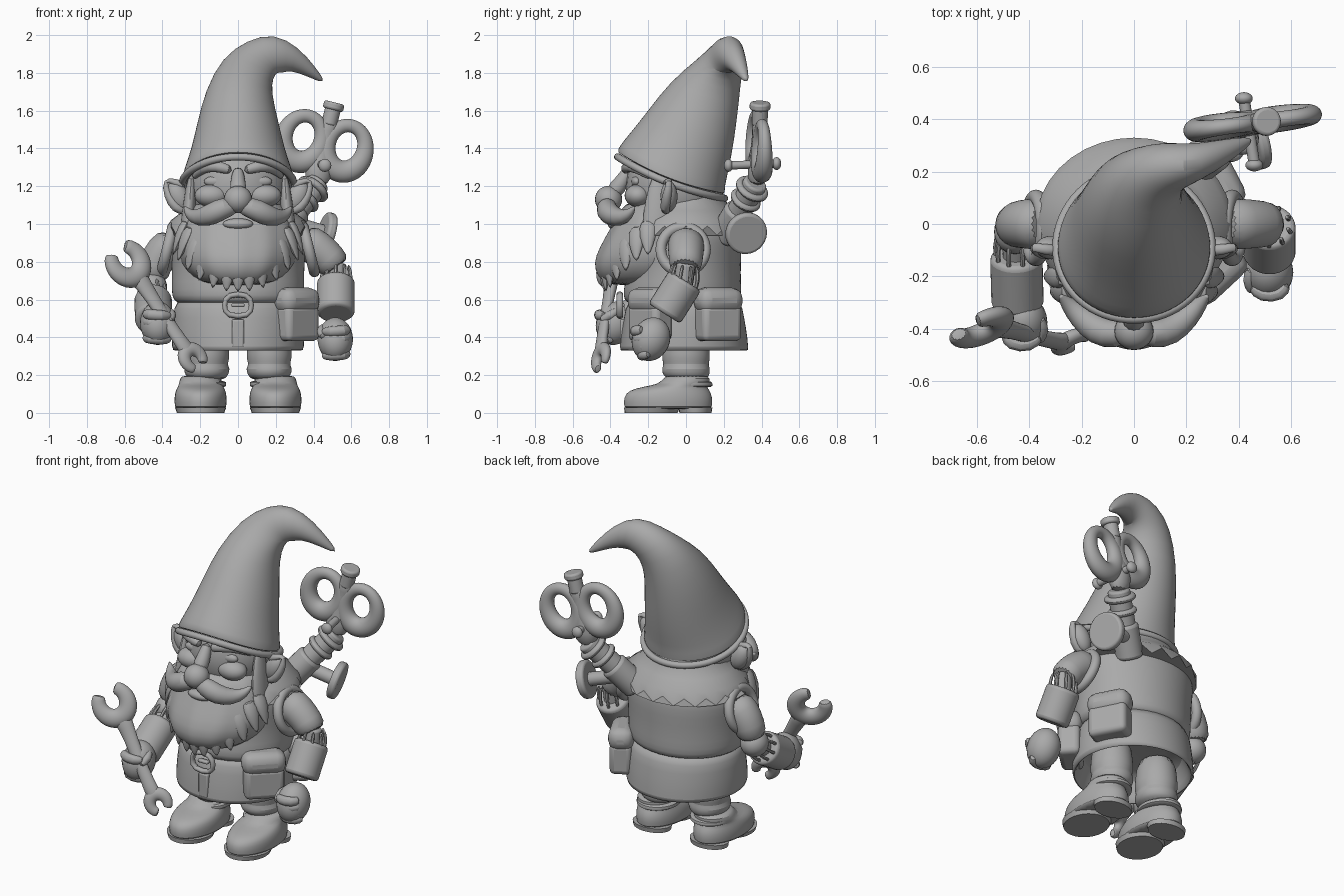
import bpy, bmesh, math
from math import sin, cos, pi, tau
from mathutils import Vector, Matrix, Euler

if "Cube" in bpy.data.objects:
    bpy.data.objects.remove(bpy.data.objects["Cube"])

grey = bpy.data.materials.new("plain grey")
grey.use_nodes = True
grey.diffuse_color = (0.4, 0.4, 0.4, 1)
grey.node_tree.nodes["Principled BSDF"].inputs["Base Color"].default_value = (0.4, 0.4, 0.4, 1)


def finish(name, bm, subsurf=0, bevel=0):
    bmesh.ops.recalc_face_normals(bm, faces=bm.faces)
    me = bpy.data.meshes.new(name)
    bm.to_mesh(me)
    bm.free()
    me.materials.append(grey)
    ob = bpy.data.objects.new(name, me)
    bpy.context.collection.objects.link(ob)
    if bevel:
        m = ob.modifiers.new("bevel", "BEVEL")
        m.width, m.segments = bevel, 3
    if subsurf:
        m = ob.modifiers.new("smooth", "SUBSURF")
        m.levels = m.render_levels = subsurf
    bpy.ops.object.select_all(action="DESELECT")
    ob.select_set(True)
    bpy.context.view_layer.objects.active = ob
    bpy.ops.object.shade_smooth_by_angle(angle=math.radians(45))


def skin(name, rings, subsurf=1, loop=False, bevel=0):
    """Bridge rings of points into one surface."""
    bm = bmesh.new()
    vs = [[bm.verts.new(p) for p in r] for r in rings]
    n = len(vs[0])
    pairs = list(zip(vs, vs[1:])) + ([(vs[-1], vs[0])] if loop else [])
    for a, b in pairs:
        for i in range(n):
            bm.faces.new((a[i], a[(i + 1) % n], b[(i + 1) % n], b[i]))
    if not loop:
        bm.faces.new(vs[0])
        bm.faces.new(vs[-1])
    finish(name, bm, subsurf, bevel)


def stack(name, rows, x=0, seg=32, ripple=0, jag=0, subsurf=1):
    """Horizontal ellipses (z, cy, rx, ry); ripple adds strands, jag a ragged last row."""
    rings = []
    for k, (z, cy, rx, ry) in enumerate(rows):
        ring = []
        for i in range(seg):
            a = tau * i / seg
            s = 1 + ripple * cos(a * seg / 4) * (k > 0)
            drop = jag * (i % 2) if k == len(rows) - 1 else 0
            ring.append((x + rx * s * cos(a), cy + ry * s * sin(a), z - drop))
        rings.append(ring)
    skin(name, rings, subsurf)


def tube(name, pts, radii, flat=1, side=(0, 1, 0), seg=12, loop=False, subsurf=1, bevel=0):
    """Round or flattened tube; flat scales the thickness along side."""
    pts = [Vector(p) for p in pts]
    if not isinstance(radii, (list, tuple)):
        radii = [radii] * len(pts)
    n, rings = len(pts), []
    for i, p in enumerate(pts):
        if loop:
            t = pts[(i + 1) % n] - pts[i - 1]
        else:
            t = pts[min(i + 1, n - 1)] - pts[max(i - 1, 0)]
        t.normalize()
        w = t.cross(Vector(side)).normalized()
        s = w.cross(t)
        rings.append([p + radii[i] * (w * cos(tau * j / seg) + s * flat * sin(tau * j / seg)) for j in range(seg)])
    skin(name, rings, subsurf, loop, bevel)


def rod(name, a, b, r, bevel=0.012):
    tube(name, [a, b], r, side=(0.3, 0.9, 0.31), seg=28, subsurf=0, bevel=bevel)


def ball(name, loc, size, rot=(0, 0, 0)):
    bm = bmesh.new()
    bmesh.ops.create_uvsphere(bm, u_segments=24, v_segments=14, radius=1)
    bm.transform(Matrix.LocRotScale(Vector(loc), Euler(rot), Vector(size)))
    finish(name, bm)


def box(name, loc, size, turn=0, bevel=0.02):
    bm = bmesh.new()
    bmesh.ops.create_cube(bm, size=1)
    bm.transform(Matrix.LocRotScale(Vector(loc), Euler((0, 0, turn)), Vector(size)))
    finish(name, bm, 0, bevel)


# Jacket with a hollow skirt, and belt
stack("jacket_skirt", [(.48, -.01, .22, .22), (.46, -.01, .29, .28), (.35, -.01, .32, .315), (.325, -.01, .335, .335),
      (.335, -.01, .355, .345), (.45, -.01, .35, .33), (.56, -.01, .34, .31), (.62, -.01, .32, .29)])
stack("jacket_top", [(.57, -.02, .31, .28), (.595, -.02, .345, .31), (.65, -.02, .355, .315), (.74, -.01, .35, .3),
      (.85, -.01, .36, .305), (.95, -.01, .375, .305), (1.03, -.01, .34, .27), (1.09, -.01, .24, .2)])
tube("belt_buckle", [(-.065, -.35, .51), (.065, -.35, .51), (.075, -.35, .57), (.06, -.35, .63), (-.06, -.35, .63),
     (-.075, -.35, .57)], .018, loop=True)
box("buckle_prong", (0, -.34, .57), (.07, .03, .02), bevel=.008)
box("belt_tail", (0, -.335, .42), (.065, .03, .15), bevel=.01)

# Pouches on the left hip
for name, x, y, turn in (("front_pouch", .31, -.19, .75), ("back_pouch", .32, .17, 2.05)):
    box(name, (x, y, .475), (.23, .13, .19), turn, .03)
    box(name + "_flap", (x, y, .595), (.255, .15, .135), turn, .055)

# Legs, boots and soles
for s in (-1, 1):
    x = s * .198
    stack("trouser_leg", [(.17, .01, .09, .1), (.2, 0, .115, .125), (.235, 0, .125, .13), (.255, 0, .108, .118),
          (.29, 0, .122, .13), (.33, 0, .118, .125), (.5, 0, .11, .115)], s * .165, 24)
    stack("boot", [(.02, -.095, .125, .22), (.025, -.095, .138, .235), (.085, -.095, .14, .237), (.12, -.09, .132, .215),
          (.14, -.055, .12, .165), (.152, -.01, .115, .135), (.185, .005, .11, .125), (.2, .005, .09, .1)], x, 28)
    stack("boot_cuff", [(.135, .005, .11, .125), (.14, .005, .125, .138), (.165, .005, .125, .136), (.17, .005, .11, .12)], s * .185, 24)
    stack("boot_sole", [(0, -.185, .125, .14), (.028, -.18, .136, .148)], x, 28, subsurf=0)
    stack("boot_heel", [(0, .05, .118, .085), (.028, .05, .122, .09)], x, 24, subsurf=0)

# Head and face
ball("head", (0, -.06, 1.2), (.265, .26, .27))
ball("nose", (0, -.41, 1.13), (.075, .072, .072))
tube("nose_bridge", [(0, -.3, 1.3), (0, -.34, 1.22), (0, -.39, 1.16)], [.03, .04, .055])
ball("lower_lip", (0, -.375, 1.0), (.08, .04, .03))
for s in (-1, 1):
    ball("cheek", (s * .14, -.255, 1.15), (.09, .07, .06))
    ball("closed_eye", (s * .115, -.262, 1.225), (.065, .028, .03))
    tube("eyebrow", [(s * .03, -.32, 1.28), (s * .11, -.315, 1.31), (s * .19, -.26, 1.3), (s * .24, -.18, 1.24)],
         [.025, .034, .03, .015])
    tube("moustache", [(0, -.40, 1.09), (s * .07, -.425, 1.09), (s * .14, -.41, 1.05), (s * .21, -.35, 1.03),
         (s * .26, -.3, 1.05), (s * .285, -.27, 1.095)], [.035, .06, .062, .05, .03, .006])
    tube("sideburn", [(s * .245, -.14, 1.27), (s * .255, -.15, 1.12), (s * .27, -.16, .97), (s * .29, -.18, .84)],
         [.04, .07, .08, .03], flat=.5, side=(1, 0, 0))
    # Pointed ear with a raised rim
    ball("ear", (s * .315, -.09, 1.145), (.055, .045, .085), (0, s * .45, 0))
    tube("ear_rim", [(s * .275, -.1, 1.065), (s * .33, -.115, 1.08), (s * .37, -.1, 1.15), (s * .393, -.085, 1.24),
         (s * .335, -.1, 1.22), (s * .28, -.1, 1.2)], [.02, .028, .028, .012, .025, .02])

# Beard with ragged locks
stack("beard", [(1.13, -.12, .2, .17), (1.08, -.13, .265, .22), (.98, -.14, .3, .255), (.88, -.15, .32, .305), (.79, -.165, .3, .325),
      (.72, -.19, .245, .275), (.67, -.22, .16, .2)], seg=48, ripple=.012)
for i in range(13):
    a = pi * (1 + (i + .5) / 13)
    c, d = cos(a), sin(a)
    z = .68 + .2 * abs(c) ** 3
    w = .2 + .135 * abs(c) ** .7
    tube("beard_lock", [(w * .8 * c, -.17 + .24 * d, z + .15), (w * .94 * c, -.17 + .27 * d, z + .06),
         (w * 1.04 * c, -.17 + .26 * d, z - .045)], [.05, .055, .005], flat=.6, side=(c, d, .01), seg=8)

# Back hair with a zigzag hem
stack("back_hair", [(1.22, -.01, .2, .19), (1.13, .0, .235, .205), (1.07, 0, .29, .25), (1.02, 0, .355, .305), (.99, 0, .375, .33)],
      seg=36, jag=.05, subsurf=0)

# Drooping hat: tilted rings (x, y, z, rx, ry, pitch, roll), sides of the brim dipping
hat = [(0, -.075, 1.265, .27, .275, -.37, 0), (0, -.08, 1.265, .3, .31, -.37, 0), (0, -.075, 1.305, .287, .3, -.37, 0),
       (0, -.03, 1.395, .247, .277, -.34, 0), (0, .03, 1.53, .217, .24, -.32, 0), (0, .1, 1.7, .175, .19, -.32, 0),
       (.05, .175, 1.83, .145, .125, -.3, .35), (.13, .215, 1.89, .118, .1, -.2, .8), (.21, .225, 1.905, .11, .08, 0, 1.4),
       (.3, .255, 1.875, .064, .062, 0, 1.95), (.39, .295, 1.805, .032, .035, 0, 2.3), (.45, .32, 1.755, .01, .012, 0, 2.3)]
rings = []
for k, (x, y, z, rx, ry, pitch, roll) in enumerate(hat):
    m = Matrix.Translation((x, y, z)) @ Matrix.Rotation(pitch, 4, "X") @ Matrix.Rotation(roll, 4, "Y")
    dip = .03 if k < 3 else 0
    rings.append([m @ Vector((rx * cos(a), ry * sin(a), -dip * cos(a) ** 2)) for a in [tau * i / 32 for i in range(32)]])
skin("hat", rings)
tube("hat_brim", [p * .985 for p in rings[1]], .02, side=(0, .35, .94), loop=True)


def elbow_cage(start, end):
    """Thin bent rods between sleeve and cuff."""
    a, b = Vector(start), Vector(end)
    d = (b - a).normalized()
    u = d.orthogonal().normalized()
    v = d.cross(u)
    rod("elbow_core", a, b, .05)
    for i in range(9):
        o = u * cos(tau * i / 9) + v * sin(tau * i / 9)
        tube("elbow_rod", [a + o * .06, (a + b) / 2 + o * .085, b + o * .07], .011, side=o, seg=6)


def fist(name, c, out):
    """Closed hand with four curled fingers and a thumb."""
    c = Vector(c)
    ball(name, c, (.094, .1, .118), (-.4, 0, 0))
    for i in range(4):
        p = c + Vector((0, -.03 + .012 * i, .05 - .042 * i))
        tube(name + "_finger", [p + Vector((out * .07, -.01, 0)), p + Vector((out * .05, -.055, -.005)),
             p + Vector((-out * .03, -.06, -.01)), p + Vector((-out * .07, -.02, -.01))], [.026, .032, .032, .022], seg=8)
    tube(name + "_thumb", [c + Vector((-out * .06, .02, .07)), c + Vector((-out * .08, -.03, .04)),
         c + Vector((-out * .06, -.08, .01))], [.026, .03, .022], seg=8)


# Arms
for s in (-1, 1):
    tube("armhole_rim", [(s * (.375 - .03 * sin(a)), -.015 + .12 * cos(a), .865 + .12 * sin(a))
         for a in [tau * i / 20 for i in range(20)]], .03, side=(1, 0, 0), loop=True)
tube("left_sleeve", [(.33, 0, .92), (.42, 0, .875), (.49, 0, .81), (.525, -.005, .76)], [.1, .098, .09, .086], seg=20)
elbow_cage((.525, -.0, .79), (.518, -.02, .65))
rod("left_cuff", (.518, -.005, .70), (.518, -.115, .525), .1, .02)
fist("left_fist", (.515, -.185, .39), 1)
tube("right_sleeve", [(-.33, 0, .9), (-.4, 0, .86), (-.445, 0, .78), (-.455, -.01, .7)], [.1, .098, .09, .086], seg=20)
ball("right_elbow", (-.455, -.03, .665), (.08, .085, .08))
elbow_cage((-.455, -.02, .67), (-.45, -.17, .57))
rod("right_cuff", (-.45, -.12, .6), (-.445, -.31, .49), .1, .02)
fist("right_fist", (-.425, -.375, .475), -1)

# Two-ended spanner held in the right hand
u = Vector((-.6, 0, .8))
v = Vector((.7, .5, .52)).normalized()
n = u.cross(v)
big, small = Vector((-.59, -.395, .80)), Vector((-.235, -.45, .285))
tube("spanner_handle", [big - u * .06, big - u * .15, big.lerp(small, .5), small + u * .1, small + u * .03],
     [.07, .045, .038, .038, .055], flat=.7, side=n)
for name, c, axis, r, w in (("spanner_big_jaw", big, u, .085, .052), ("spanner_small_jaw", small, -u, .052, .036)):
    arc = [.6 + (tau - 1.2) * i / 14 for i in range(15)]
    tube(name, [c + r * (axis * cos(a) * 1.1 + v * sin(a)) for a in arc],
         [w * (.7 + .45 * sin((a - .6) / (tau - 1.2) * pi)) for a in arc], flat=.75, side=n)

# Wind-up key on the back
foot, neck = Vector((.2, .2, .93)), Vector((.425, .37, 1.22))
rod("key_shaft", foot, neck, .065)
rod("key_socket", foot, foot.lerp(neck, .5), .08, .02)
for t, r in ((.68, .085), (.88, .092)):
    rod("key_collar", foot.lerp(neck, t - .045), foot.lerp(neck, t + .045), r, .02)
up, across = Vector((.24, .02, .97)), Vector((.96, .13, -.22))
mid = Vector((.457, .388, 1.425))
turns = [tau * i / 24 for i in range(24)]
for s in (-1, 1):
    # Lobes thicken toward the stem
    tube("key_bow_loop", [mid + across * s * (.118 + .105 * cos(a)) + up * .125 * sin(a) for a in turns],
         [.037 + .013 * (1 - sin(a)) for a in turns], flat=.85, side=across.cross(up), loop=True)
tube("key_bow_stem", [neck - up * .02, mid - up * .14, mid - up * .03, mid + up * .08, mid + up * .14], [.06, .085, .05, .05, .06],
     flat=.75, side=across.cross(up))
rod("key_top_stub", mid + up * .1, mid + up * .2, .042)
rod("key_top_cap", mid + up * .185, mid + up * .225, .055)
rod("key_pin", (.46, .23, 1.31), (.42, .48, 1.32), .022)
for p in ((.46, .225, 1.31), (.42, .48, 1.32)):
    ball("key_pin_knob", p, (.034, .024, .034))
rod("knob_stem", (.3, .28, 1.0), (.47, .32, .95), .04)
rod("knob_disc", (.445, .312, .958), (.49, .325, .945), .112, .015)
